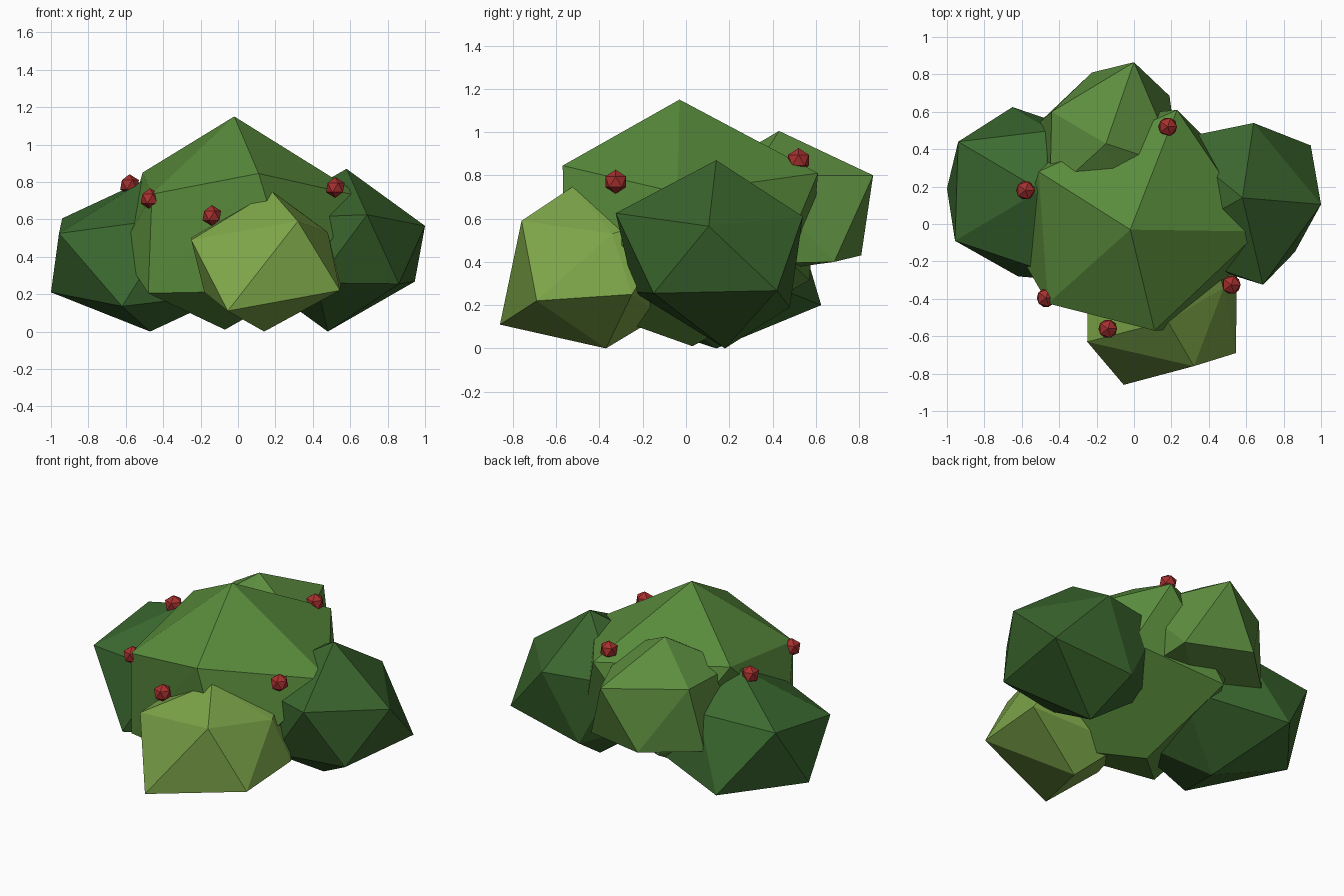
import bpy, bmesh
from mathutils import Vector


def material(name, rgb):
    m = bpy.data.materials.new(name)
    m.diffuse_color = (*rgb, 1)
    return m


def finish(name, bm, mat):
    me = bpy.data.meshes.new(name)
    bm.to_mesh(me)
    bm.free()
    me.materials.append(mat)
    ob = bpy.data.objects.new(name, me)
    bpy.context.collection.objects.link(ob)
    return ob


# A leafy lump is a skewed 20-sided ball: one pole and its ring of five,
# reflected through the centre. "moved" shifts single reflected corners.
def lump(name, mat, centre, pole, ring, moved={}):
    c = Vector(centre)
    near = [Vector(p) for p in [pole] + ring]
    far = [Vector(moved[i]) if i in moved else 2 * c - p for i, p in enumerate(near)]
    bm = bmesh.new()
    for p in near + far:
        bm.verts.new(p)
    bmesh.ops.convex_hull(bm, input=bm.verts[:])
    bmesh.ops.recalc_face_normals(bm, faces=bm.faces[:])
    return finish(name, bm, mat)


leaf_mid = material("leaf_mid", (0.10, 0.26, 0.045))
leaf_back = material("leaf_back", (0.11, 0.27, 0.05))
leaf_light = material("leaf_light", (0.20, 0.37, 0.065))
leaf_dark = material("leaf_dark", (0.045, 0.145, 0.03))
leaf_deep = material("leaf_deep", (0.042, 0.13, 0.026))
berry_red = material("berry_red", (0.38, 0.03, 0.028))

# Large middle lump
lump("middle_foliage", leaf_mid, (-0.045, 0, 0.58), (-0.02, -0.03, 1.15),
     [(0.11, -0.57, 0.845), (0.67, -0.04, 0.72), (0.23, 0.61, 0.81),
      (-0.51, 0.28, 0.85), (-0.46, -0.425, 0.735)],
     moved={2: (-0.63, -0.13, 0.43), 3: (-0.48, -0.39, 0.205),
            4: (0.30, -0.56, 0.22), 5: (0.39, 0.45, 0.43)})

# Front lump
lump("front_foliage", leaf_light, (0.15, -0.44, 0.37), (0.32, -0.76, 0.59),
     [(0.18, -0.52, 0.75), (-0.25, -0.63, 0.49), (-0.055, -0.86, 0.11),
      (0.545, -0.69, 0.22), (0.48, -0.34, 0.53)],
     moved={1: (0.14, -0.37, 0.0)})

# Right lump
lump("right_foliage", leaf_deep, (0.53, 0.15, 0.435), (1.0, 0.105, 0.565),
     [(0.58, 0.14, 0.87), (0.69, -0.325, 0.625), (0.86, -0.15, 0.255),
      (0.945, 0.42, 0.267), (0.64, 0.54, 0.61)],
     moved={1: (0.48, 0.18, 0.0), 2: (0.42, 0.48, 0.19)})

# Left lump
lump("left_foliage", leaf_dark, (-0.485, 0.16, 0.405), (-0.94, 0.44, 0.605),
     [(-0.50, 0.18, 0.81), (-0.957, -0.09, 0.525), (-1.0, 0.19, 0.21),
      (-0.65, 0.625, 0.20), (-0.44, 0.50, 0.62)],
     moved={5: (-0.62, -0.28, 0.135)})

# Back lump
lump("back_foliage", leaf_back, (-0.13, 0.42, 0.60), (0.0, 0.865, 0.80),
     [(-0.15, 0.43, 1.005), (-0.44, 0.60, 0.81), (-0.225, 0.81, 0.43),
      (0.19, 0.685, 0.40), (0.24, 0.30, 0.80)],
     moved={1: (-0.11, 0.40, 0.36), 5: (-0.51, 0.54, 0.41)})

# Berries
spots = [(-0.58, 0.18, 0.785), (-0.47, -0.395, 0.71), (-0.14, -0.56, 0.62),
         (0.52, -0.325, 0.77), (0.18, 0.52, 0.87)]
for i, spot in enumerate(spots):
    bm = bmesh.new()
    bmesh.ops.create_icosphere(bm, subdivisions=1, radius=0.056)
    finish(f"berry_{i + 1}", bm, berry_red).location = spot
